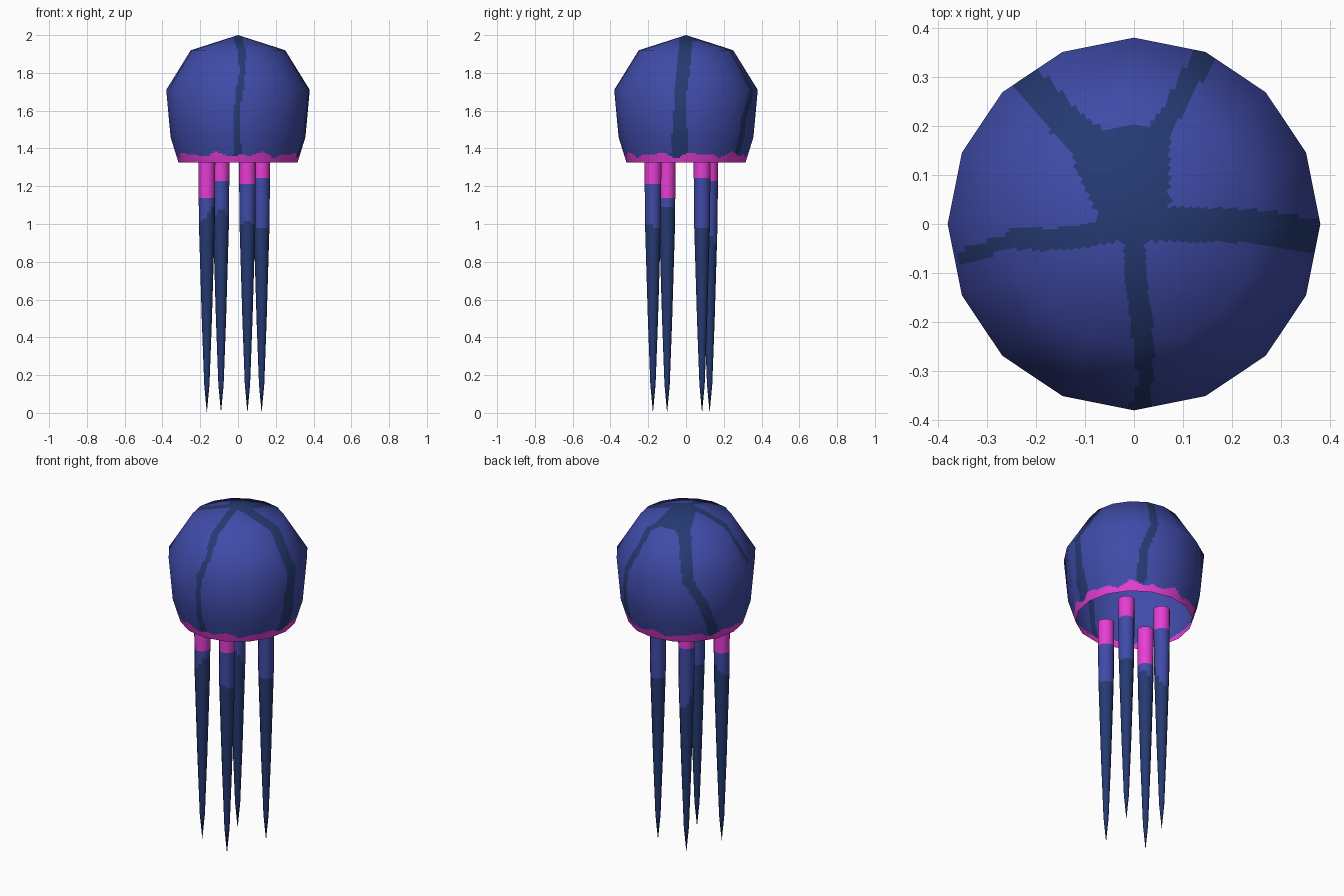
import bpy
import math
from mathutils import Vector

if "Cube" in bpy.data.objects:
    bpy.data.objects.remove(bpy.data.objects["Cube"])


def material(name, rgb):
    m = bpy.data.materials.new(name)
    lin = [(c / 255 / 12.92) if c < 10 else ((c / 255 + 0.055) / 1.055) ** 2.4 for c in rgb]
    m.diffuse_color = (*lin, 1)
    m.use_nodes = True
    m.node_tree.nodes["Principled BSDF"].inputs["Base Color"].default_value = m.diffuse_color
    return m


MATS = [material("royal_blue", (64, 75, 168)),
        material("dark_navy", (37, 58, 114)),
        material("magenta", (230, 62, 212))]
BLUE, NAVY, PINK = 0, 1, 2


def lerp_rows(rows, z):
    """Interpolate the values of rows (z, a, b...) listed from high z to low z."""
    for p, q in zip(rows, rows[1:]):
        if p[0] >= z >= q[0]:
            t = (p[0] - z) / (p[0] - q[0])
            return [u + (v - u) * t for u, v in zip(p[1:], q[1:])]
    return None


def revolve(name, profile, sides, sub, rows, center, rule):
    """Faceted lathe of (radius, z) points, finely cut so faces can be coloured by rule."""
    seg = []
    for (r0, z0), (r1, z1) in zip(profile, profile[1:]):
        seg.append(Vector((z0 - z1, r1 - r0)).normalized())
    pn = [seg[0]] + [(a + b).normalized() for a, b in zip(seg, seg[1:])] + [seg[-1]]
    for i, (r, z) in enumerate(profile):
        if r == 0:
            pn[i] = Vector((0, 1 if i == 0 else -1))
    stations = []
    for i in range(len(seg)):
        for k in range(rows):
            t = k / rows
            p = Vector(profile[i]).lerp(Vector(profile[i + 1]), t)
            stations.append((p, pn[i].lerp(pn[i + 1], t)))
    stations.append((Vector(profile[-1]), pn[-1]))

    # directions around the polygon, straight between its corners
    n = sides * sub
    dirs = []
    for j in range(n):
        a, b = (2 * math.pi * (j // sub + d) / sides for d in (0, 1))
        va, vb = Vector((math.cos(a), math.sin(a))), Vector((math.cos(b), math.sin(b)))
        dirs.append(va.lerp(vb, (j % sub) / sub))

    verts, normals, rings, faces = [], [], [], []
    for p, nm in stations:
        ring = []
        for d in dirs:
            if p.x > 0 or not ring:
                verts.append((center[0] + d.x * p.x, center[1] + d.y * p.x, p.y))
                u = d.normalized()
                normals.append(Vector((u.x * nm.x, u.y * nm.x, nm.y)).normalized())
            ring.append(len(verts) - 1)
        rings.append(ring)
    for a, b in zip(rings, rings[1:]):
        for j in range(n):
            k = (j + 1) % n
            faces.append(list(dict.fromkeys((a[j], b[j], b[k], a[k]))))
    me = bpy.data.meshes.new(name)
    me.from_pydata(verts, [], faces)
    for m in MATS:
        me.materials.append(m)
    for f in me.polygons:
        f.use_smooth = True
        c = f.center
        f.material_index = rule(c.x - center[0], c.y - center[1], c.z)
    me.normals_split_custom_set_from_vertices(normals)
    ob = bpy.data.objects.new(name, me)
    bpy.context.collection.objects.link(ob)
    return ob


# Dark veins running down the bell: (height, direction in degrees, half width)
VEINS = [
    [(2, 0, .035), (1.92, -1, .035), (1.71, -4, .033), (1.62, -5, .032), (1.3, -6, .052)],
    [(2, -90, .022), (1.92, -85, .022), (1.8, -86, .016), (1.71, -88.5, .02),
     (1.6, -91, .015), (1.3, -90.5, .025)],
    [(2, 200, .025), (1.968, 194, .023), (1.92, 187, .023), (1.9, 188, .016), (1.72, 191.5, .015)],
    [(2, 125, .06), (1.936, 119, .042), (1.92, 124, .036), (1.71, 127, .033),
     (1.55, 141, .03), (1.3, 156, .03)],
    [(2, 78, .04), (1.936, 75, .028), (1.92, 71, .02), (1.71, 67, .024),
     (1.55, 58, .024), (1.3, 56, .025)],
    [(2, 90, .075), (1.937, 90, .07)],
]


def bell_rule(x, y, z):
    a = math.atan2(y, x)
    edge = 1.366 + .009 * math.sin(9 * a) + .007 * math.sin(16 * a + 1)
    if z < edge:
        return PINK
    r = math.hypot(x, y)
    for vein in VEINS:
        hit = lerp_rows(vein, z)
        if hit:
            diff = a - math.radians(hit[0])
            if math.cos(diff) > 0 and abs(r * math.sin(diff)) < hit[1]:
                return NAVY
    return BLUE


# Open bell
revolve("bell", [(0, 2), (.25, 1.92), (.38, 1.71), (.357, 1.46), (.315, 1.325)],
        16, 12, 16, (0, 0), bell_rule)

# Tapering tentacles: x, y, pink limit, navy limit, tilt of the navy limit along x and y
TENTACLES = [
    ("front_right_tentacle", .05, -.175, 1.21, .99, 0, -.5),
    ("back_right_tentacle", .125, .085, 1.25, .975, 0, 0),
    ("front_left_tentacle", -.165, -.10, 1.135, 1.05, 1.2, 0),
    ("back_left_tentacle", -.09, .125, 1.235, .97, 0, -2.5),
]
for name, cx, cy, pink, navy, tx, ty in TENTACLES:
    def tentacle_rule(x, y, z):
        if z > pink:
            return PINK
        return BLUE if z > navy + tx * x + ty * y else NAVY
    revolve(name, [(.045, 1.365), (.042, 1.0), (.027, .5), (.014, .15), (0, 0)],
            12, 1, 24, (cx, cy), tentacle_rule)
